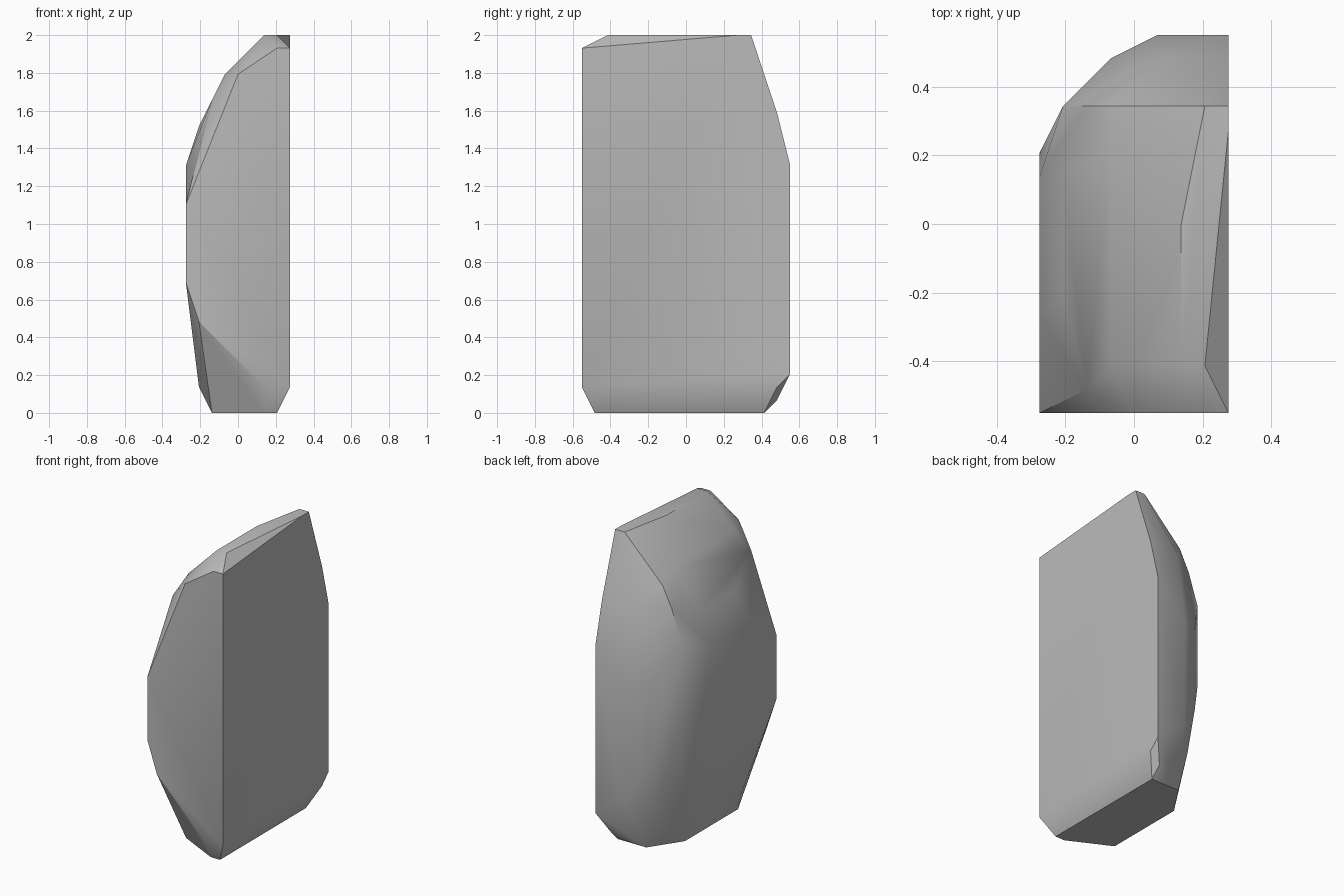
import bpy
import bmesh
import math
from mathutils import Vector

cube = bpy.data.objects.get("Cube")
if cube:
    bpy.data.objects.remove(cube)

UNIT = 2 / 29  # carving step; the block is 29 steps tall


def on_plane(axis, level, outline):
    """Place a flat outline on the plane where the given axis equals level."""
    points = []
    for a, b in outline:
        coords = [a, b]
        coords.insert("xyz".index(axis), level)
        points.append(Vector(coords) * UNIT)
    return points


# Flat cuts of the stone
side_cut = on_plane("x", 4, [(-8, 2), (-8, 28), (4, 29), (5, 29),
                             (7, 23), (8, 19), (8, 3), (7, 2)])
front_cut = on_plane("y", -8, [(2, 2), (-3, 7), (-4, 10), (-4, 16), (0, 26), (3, 28)])
top_cut = on_plane("z", 29, [(2, -6), (3, -6), (3, 5), (2, 0)])
base_cut = on_plane("z", 0, [(-2, -5), (2, -7), (3, -7), (3, 4), (3, 6), (0, 6), (-2, 3)])

# Rounded outer side and back
outer_side = on_plane("x", -4, [(-4, 19), (2, 19), (3, 14)])
shoulder = on_plane("x", -3, [(-3, 22), (2, 22), (5, 20), (5, 12), (-4, 2), (1, 2)])
crown = on_plane("x", -1, [(-6, 26), (3, 26), (5, 25), (7, 16), (7, 8), (6, 4)])
back = on_plane("y", 8, [(1, 16), (1, 5)])
chips = on_plane("y", 7, [(1, 23), (3, 1)]) + on_plane("x", -2, [(-7, 24), (5, 23)])

# Wrap the cuts into one faceted stone
bm = bmesh.new()
for group in (side_cut, front_cut, top_cut, base_cut,
              outer_side, shoulder, crown, back, chips):
    for point in group:
        bm.verts.new(point)
hull = bmesh.ops.convex_hull(bm, input=bm.verts)
loose = {g for g in hull["geom_interior"] + hull["geom_unused"]
         if isinstance(g, bmesh.types.BMVert)}
bmesh.ops.delete(bm, geom=list(loose), context="VERTS")
bmesh.ops.dissolve_limit(bm, angle_limit=math.radians(1),
                         verts=bm.verts, edges=bm.edges)
bmesh.ops.recalc_face_normals(bm, faces=bm.faces)

mesh = bpy.data.meshes.new("rock")
bm.to_mesh(mesh)
bm.free()
rock = bpy.data.objects.new("rock", mesh)
bpy.context.collection.objects.link(rock)

# Plain stone colour
stone = bpy.data.materials.new("stone grey")
stone.use_nodes = True
colour = (0.5, 0.5, 0.5, 1)
stone.diffuse_color = colour
stone.node_tree.nodes["Principled BSDF"].inputs["Base Color"].default_value = colour
mesh.materials.append(stone)

# Soft shading with crisp cut edges
bpy.ops.object.select_all(action="DESELECT")
rock.select_set(True)
bpy.context.view_layer.objects.active = rock
bpy.ops.object.shade_smooth_by_angle(angle=math.radians(30))
